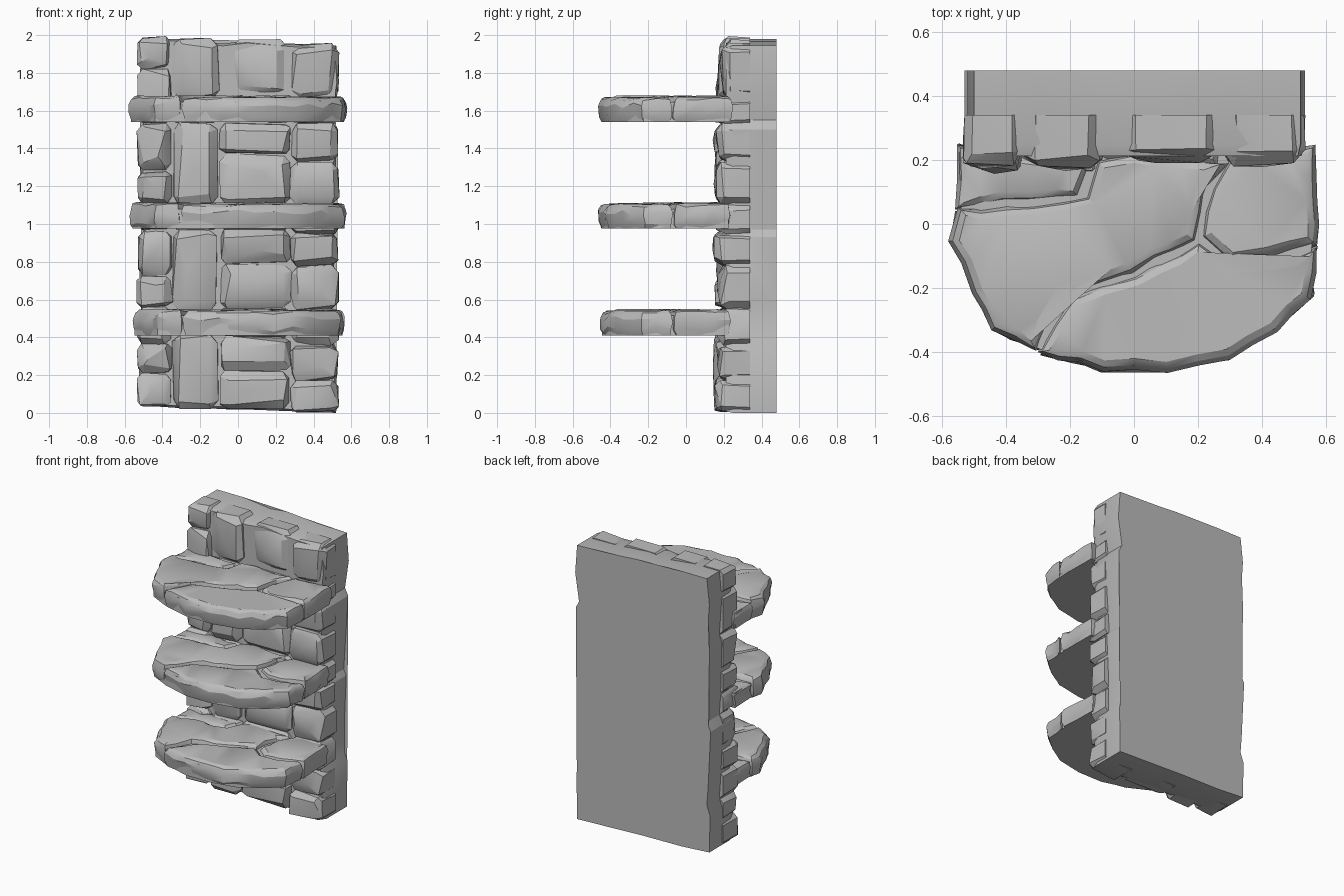
import bpy, bmesh, math, random
from mathutils import Vector

random.seed(7)
if "Cube" in bpy.data.objects:
    bpy.data.objects.remove(bpy.data.objects["Cube"])

stone = bpy.data.materials.new("grey stone")
stone.use_nodes = True
GREY = (0.5, 0.5, 0.5, 1)
stone.diffuse_color = GREY
stone.node_tree.nodes["Principled BSDF"].inputs["Base Color"].default_value = GREY


def rnd(a):
    return random.uniform(-a, a)


def finish(name, bm, angle=28):
    bmesh.ops.triangulate(bm, faces=[f for f in bm.faces if len(f.verts) > 4])
    bmesh.ops.recalc_face_normals(bm, faces=bm.faces)
    mesh = bpy.data.meshes.new(name)
    bm.to_mesh(mesh)
    bm.free()
    ob = bpy.data.objects.new(name, mesh)
    bpy.context.collection.objects.link(ob)
    mesh.materials.append(stone)
    bpy.ops.object.select_all(action='DESELECT')
    ob.select_set(True)
    bpy.context.view_layer.objects.active = ob
    bpy.ops.object.shade_smooth_by_angle(angle=math.radians(angle))
    return ob


def refine(points, step):
    """Split the sides of a closed outline into short pieces."""
    out = []
    for a, b in zip(points, points[1:] + points[:1]):
        a, b = Vector(a), Vector(b)
        n = max(1, round((b - a).length / step))
        out += [a.lerp(b, i / n) for i in range(n)]
    return out


def inward(pts, d):
    """Move an outline inward by d along its corner normals."""
    area = sum(a.x * b.y - b.x * a.y for a, b in zip(pts, pts[1:] + pts[:1]))
    side = 1 if area > 0 else -1
    out = []
    for i, p in enumerate(pts):
        t = (pts[(i + 1) % len(pts)] - pts[i - 1]).normalized()
        out.append(p + Vector((-t.y, t.x)) * side * d)
    return out


def loft(name, rings, place):
    """Skin a stack of (outline, height) rings and cap both ends."""
    bm = bmesh.new()
    loops = [[bm.verts.new(place(p, h(p))) for p in pts] for pts, h in rings]
    n = len(loops[0])
    for lo, hi in zip(loops, loops[1:]):
        for i in range(n):
            j = (i + 1) % n
            bm.faces.new((lo[i], lo[j], hi[j], hi[i]))
    bm.faces.new(loops[0][::-1])
    bm.faces.new(loops[-1])
    return finish(name, bm)


def wall_stone(name, x0, x1, z0, z1, front):
    """Faceted block: hull of a jittered, chamfered box."""
    bm = bmesh.new()
    cx, cz, hx, hz = (x0 + x1) / 2, (z0 + z1) / 2, (x1 - x0) / 2, (z1 - z0) / 2
    cut = min(hx, hz) * 0.32
    for sx in (-1, 1):
        for sz in (-1, 1):
            for dx, dz in ((cut, 0), (0, cut)):
                px, pz = cx + sx * (hx - dx), cz + sz * (hz - dz)
                bm.verts.new((px, 0.34, pz))
                bm.verts.new((px + rnd(.008), front + 0.045 + rnd(.015), pz + rnd(.008)))
            bm.verts.new((cx + sx * (hx - cut) + rnd(.02), front + 0.012 + rnd(.012),
                          cz + sz * (hz - cut) + rnd(.02)))
    bm.verts.new((cx + rnd(hx * .4), front, cz + rnd(hz * .4)))
    res = bmesh.ops.convex_hull(bm, input=bm.verts)
    spare = {g for g in res["geom_interior"] if isinstance(g, bmesh.types.BMVert)}
    bmesh.ops.delete(bm, geom=list(spare), context='VERTS')
    finish(name, bm, 24)


# Backing slab with flat back and uneven sides
wall = [(-.52, .04), (-.3, .025), (0, .02), (.25, .01), (.52, 0), (.525, .33), (.5, .38),
        (.5, .6), (.515, .93), (.495, .97), (.53, 1.5), (.505, 1.55), (.535, 1.75),
        (.52, 1.945), (.3, 1.95), (.05, 1.97), (-.08, 1.955), (-.3, 1.98), (-.5, 1.98),
        (-.52, 1.8), (-.5, 1.53), (-.52, 1.48), (-.51, 1.1), (-.5, .96), (-.53, .9),
        (-.51, .5), (-.5, .37), (-.525, .3)]
outline = [Vector(p) for p in wall]
loft("wall_slab", [(outline, lambda p: 0.48), (outline, lambda p: 0.25),
                   (inward(outline, .012), lambda p: 0.212)],
     lambda p, h: (p.x, h, p.y))

# Facing stones: x range, then seams up the column
columns = [
    (-.53, -.35, [.03, .21, .365, .56, .73, .965, 1.11, 1.28, 1.53, 1.82, 1.99]),
    (-.345, -.105, [.025, .415, .54, .97, 1.1, 1.535, 1.66, 1.985]),
    (-.095, .275, [.015, .225, .405, .55, .79, .97, 1.1, 1.37, 1.535, 1.66, 1.975]),
    (.28, .53, [0, .17, .36, .55, .78, .95, 1.1, 1.33, 1.53, 1.66, 1.955]),
]
for c, (x0, x1, seams) in enumerate(columns):
    for r, (z0, z1) in enumerate(zip(seams, seams[1:])):
        top = z0 > 1.6
        depth = (0.18 if top else 0.155) + rnd(.015)
        shift = 0.05 if top and c == 2 else 0
        wall_stone(f"wall_stone_{c + 1}_{r + 1}", x0 + shift, x1 + rnd(.006),
                   z0 + .003, z1 - .003, depth)

# Shelf plan: whole outline and the flagstones on it
shelf_plan = [(-.55, .24), (-.555, .05), (-.58, -.05), (-.5, -.21), (-.45, -.33), (-.3, -.405),
              (-.1, -.46), (.1, -.46), (.3, -.42), (.45, -.33), (.56, -.23), (.575, 0),
              (.56, .24)]
flagstones = [
    [(-.55, .24), (-.555, .05), (-.4, .06), (-.16, .085), (-.12, .2), (-.3, .22)],
    [(-.555, .045), (-.58, -.05), (-.5, -.21), (-.45, -.33), (-.31, -.39), (-.21, -.22),
     (0, -.15), (.19, -.05), (.225, .12), (.3, .19), (0, .22), (-.11, .2), (-.15, .08)],
    [(-.305, -.4), (-.1, -.46), (.1, -.46), (.3, -.42), (.45, -.33), (.56, -.23), (.573, -.07),
     (.42, -.115), (.3, -.12), (.2, -.055), (0, -.155), (-.2, -.225)],
    [(.205, -.05), (.3, -.115), (.42, -.11), (.575, -.065), (.575, 0), (.56, .24), (.3, .22),
     (.235, .12)],
]
lift = [-.018, 0, -.008, -.004]


def flat(p, h):
    return (p.x, p.y, h)


for name, base, sx in (("lower", .41, .97), ("middle", .975, .99), ("upper", 1.54, 1.0)):
    # Solid bed that closes the cracks
    bed = inward([Vector((x * sx, y)) for x, y in shelf_plan], .015)
    loft(f"{name}_shelf_bed", [(bed, lambda p: base), (bed, lambda p: base + .105)], flat)
    # Chipped flagstones
    for k, plan in enumerate(flagstones):
        top = base + .138 + lift[k]
        pts = refine([(x * sx, y) for x, y in plan], .085)
        pts = [p + Vector((rnd(.008), rnd(.008))) for p in pts]
        chip = [p + Vector((rnd(.009), rnd(.009))) for p in inward(pts, .006)]
        loft(f"{name}_shelf_flagstone_{k + 1}", [
            (inward(pts, .018), lambda p: base),
            (chip, lambda p: base + .035 + rnd(.015)),
            (pts, lambda p: base + .085 + rnd(.018)),
            (inward(pts, .014), lambda p: top - .012 + rnd(.008)),
            (inward(pts, .035), lambda p: top + rnd(.003)),
        ], flat)
